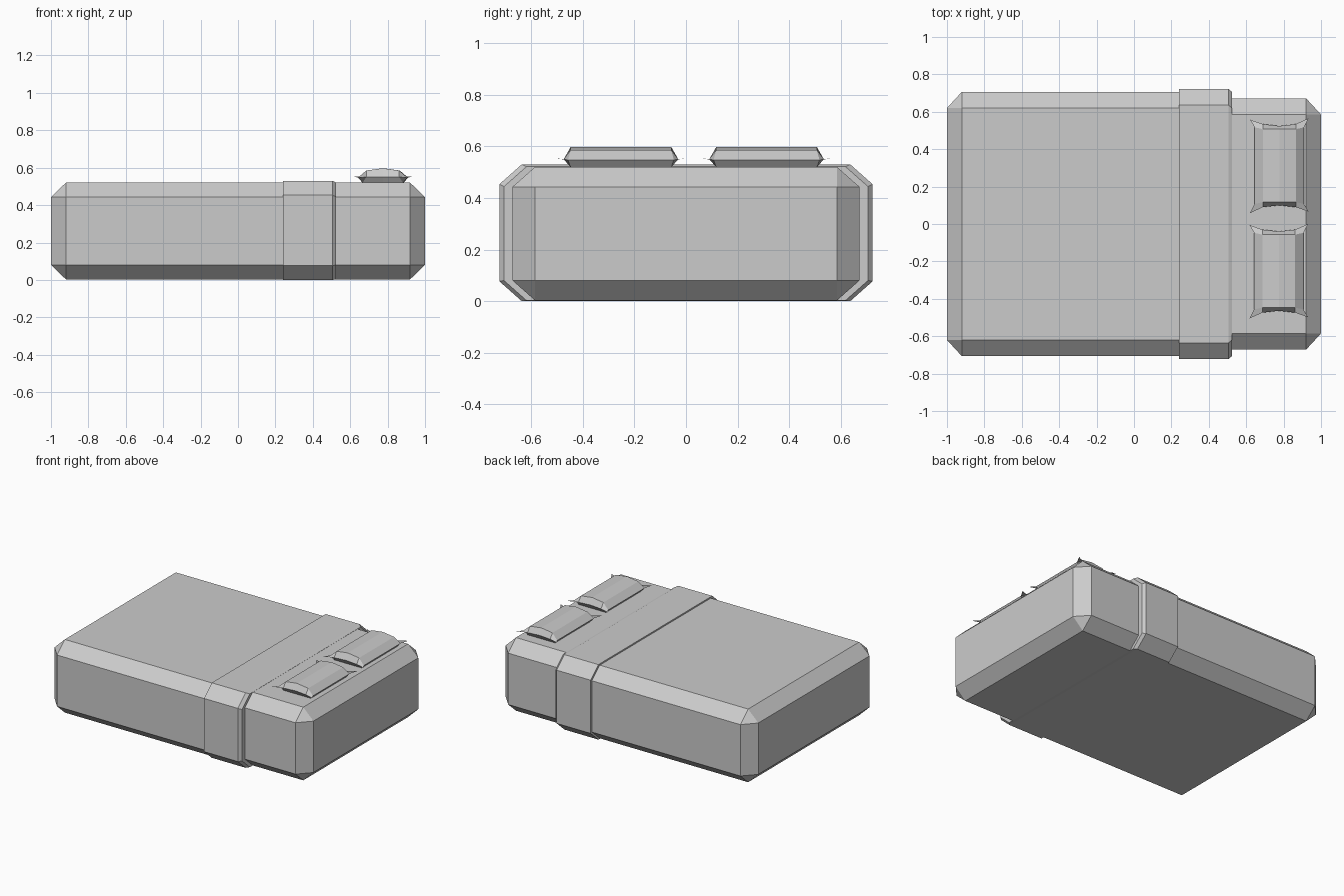
import bpy, bmesh

if "Cube" in bpy.data.objects:
    bpy.data.objects.remove(bpy.data.objects["Cube"])

def mesh_object(name, bm):
    bmesh.ops.remove_doubles(bm, verts=bm.verts, dist=0.0005)
    bmesh.ops.recalc_face_normals(bm, faces=bm.faces)
    me = bpy.data.meshes.new(name)
    bm.to_mesh(me)
    bm.free()
    ob = bpy.data.objects.new(name, me)
    bpy.context.collection.objects.link(ob)
    return ob

def section(x, hy, z0, z1, cy=0.087, cz=0.077):
    """Chamfered rectangle across the bed at x."""
    quarter = [(hy - cy, z0), (hy, z0 + cz), (hy, z1 - cz), (hy - cy, z1)]
    pts = quarter + [(-y, z) for y, z in reversed(quarter)]
    return [(x, y, z) for y, z in pts]

def end_section(x, hy, z0, z1, cy=0.087, cz=0.077):
    """Plain inset rectangle: each corner doubled, merged later."""
    a, b, c = hy - cy, z0 + cz, z1 - cz
    pts = [(a, b), (a, b), (a, c), (a, c), (-a, c), (-a, c), (-a, b), (-a, b)]
    return [(x, y, z) for y, z in pts]

def loft(name, sections):
    bm = bmesh.new()
    rings = [[bm.verts.new(p) for p in s] for s in sections]
    for r, s in zip(rings, rings[1:]):
        for i in range(8):
            j = (i + 1) % 8
            bm.faces.new((r[i], r[j], s[j], s[i]))
    bm.faces.new(rings[0])
    bm.faces.new(rings[-1])
    return mesh_object(name, bm)

# Exposed head end of the mattress
loft("mattress", [section(0.50, 0.672, 0.003, 0.52),
                  section(0.92, 0.672, 0.003, 0.52),
                  end_section(1.0, 0.672, 0.003, 0.52)])
# Blanket covering the foot end
loft("blanket", [end_section(-1.0, 0.707, 0.003, 0.52),
                 section(-0.92, 0.707, 0.003, 0.52),
                 section(0.25, 0.707, 0.003, 0.52)])
# Folded-over band of the blanket
loft("blanket_fold", [section(0.24, 0.723, 0.0, 0.53),
                      section(0.505, 0.723, 0.0, 0.53),
                      section(0.525, 0.705, 0.003, 0.521)])

def pillow(name, cx, cy, skew):
    bm = bmesh.new()
    us, vs = (-2, -1, 0, 1, 2), (-2, -1, 1, 2)

    def point(u, v, top):
        su, sv = (u > 0) - (u < 0), (v > 0) - (v < 0)
        edge_u, edge_v = abs(u) == 2, abs(v) == 2
        inner_x, inner_y = (0.088, 0.195) if top else (0.108, 0.195)
        if edge_u and edge_v:            # flared corner tips
            x, y, z = 0.157 * su, 0.25 * sv + skew * su, 0.553
        elif edge_u:                     # long side seam
            x, y, z = 0.132 * su, 0.205 * sv, 0.547
        elif edge_v:                     # pinched short seam
            x, y, z = 0.088 * su, (0.222 if u else 0.212) * sv, 0.55
        else:
            x, y = inner_x * su, inner_y * sv
            z = (0.585 if u else 0.597) if top else 0.519
        return cx + x, cy + y, z

    for top in (True, False):
        grid = [[bm.verts.new(point(u, v, top)) for v in vs] for u in us]
        for i in range(4):
            for j in range(3):
                bm.faces.new((grid[i][j], grid[i + 1][j],
                              grid[i + 1][j + 1], grid[i][j + 1]))
    return mesh_object(name, bm)

# Two pillows side by side
pillow("pillow_left", 0.777, 0.312, 0.004)
pillow("pillow_right", 0.774, -0.252, 0.003)
